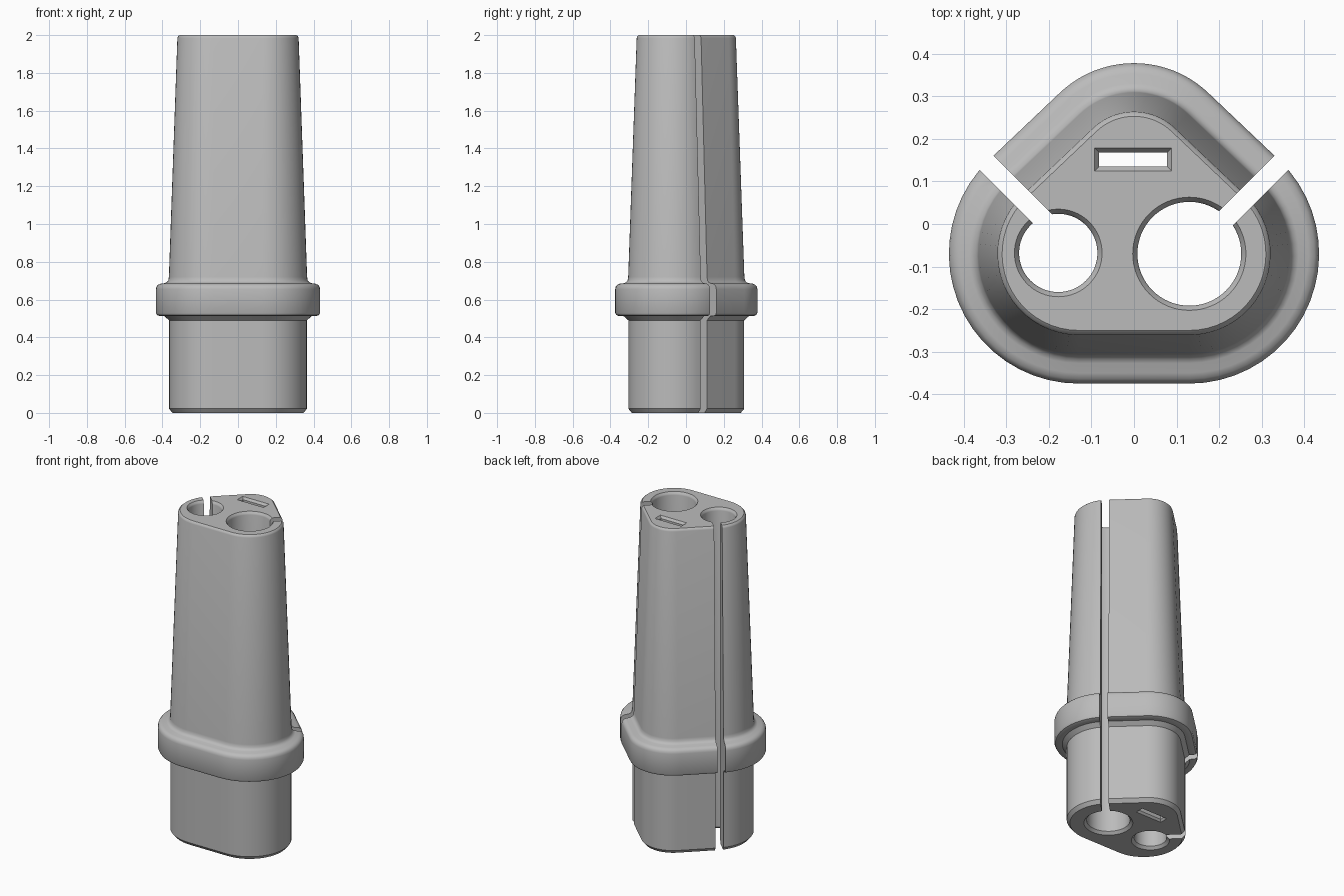
import bpy, bmesh
from math import cos, sin, radians, tau

if "Cube" in bpy.data.objects:
    bpy.data.objects.remove(bpy.data.objects["Cube"])

grey = bpy.data.materials.new("rubber grey")
grey.use_nodes = True
colour = (0.5, 0.5, 0.5, 1)
grey.diffuse_color = colour
bsdf = grey.node_tree.nodes["Principled BSDF"]
bsdf.inputs["Base Color"].default_value = colour
bsdf.inputs["Roughness"].default_value = 0.6


def loft(name, outline, levels):
    """Stack outline(offset) rings at (offset, z) levels into a closed solid."""
    bm = bmesh.new()
    rings = [[bm.verts.new((x, y, z)) for x, y in outline(o)] for o, z in levels]
    n = len(rings[0])
    for a, b in zip(rings, rings[1:]):
        for i in range(n):
            j = (i + 1) % n
            bm.faces.new((a[i], a[j], b[j], b[i]))
    bm.faces.new(rings[0][::-1])
    bm.faces.new(rings[-1])
    mesh = bpy.data.meshes.new(name)
    bm.to_mesh(mesh)
    bm.free()
    mesh.materials.append(grey)
    obj = bpy.data.objects.new(name, mesh)
    bpy.context.collection.objects.link(obj)
    return obj


def rounded_triangle(offset):
    """Two wide front arcs and one narrower back arc joined by tangents."""
    points = []
    for cx, cy, r, start, end in ((0.13, -0.07, 0.305, -90, 46.5),
                                  (0, 0.125, 0.253, 46.5, 133.5),
                                  (-0.13, -0.07, 0.305, 133.5, 270)):
        steps = 20
        for i in range(steps + 1):
            a = radians(start + (end - start) * i / steps)
            points.append((cx + (r + offset) * cos(a), cy + (r + offset) * sin(a)))
    return points


def circle(cx, cy, r):
    return lambda o: [(cx + (r + o) * cos(tau * i / 64),
                       cy + (r + o) * sin(tau * i / 64)) for i in range(64)]


def rectangle(x0, x1, y0, y1):
    return lambda o: [(x0 - o, y0 - o), (x1 + o, y0 - o),
                      (x1 + o, y1 + o), (x0 - o, y1 + o)]


def slit(side):
    # diagonal strip running outward at 45 degrees
    pts = [(0.185, 0.015), (0.152, -0.018)]
    pts = [pts[0], pts[1], (0.552, 0.317 + 0.065), (0.585, 0.415)]
    pts = [(0.1835, 0.0135), (0.216, -0.019), (0.616, 0.381), (0.5835, 0.4135)]
    if side < 0:
        pts = [(-x, y) for x, y in pts[::-1]]
    return lambda o: pts


# Plug body: lower sleeve, collar, tapered upper sleeve
body = loft("grommet_body", rounded_triangle, [
    (-0.088, 0), (-0.07, 0.022), (-0.07, 0.49), (-0.045, 0.512), (-0.022, 0.512),
    (-0.006, 0.518), (0, 0.53), (0, 0.655), (-0.003, 0.668), (-0.011, 0.678),
    (-0.025, 0.684), (-0.048, 0.687), (-0.058, 0.692), (-0.066, 0.702),
    (-0.069, 0.72), (-0.114, 1.985), (-0.117, 1.993), (-0.125, 2)])

# Cable holes, flat slot and the entry slits
opening = [(0.026, -0.01), (0, 0.016), (0, 1.982), (0.003, 1.991),
           (0.01, 1.998), (0.016, 2.01)]
slot_levels = [(0.018, -0.01), (0, 0.012), (0, 1.986), (0.018, 2.01)]
through = [(0, -0.1), (0, 2.1)]
cutters = [
    loft("small_hole", circle(-0.178, -0.068, 0.092), opening),
    loft("large_hole", circle(0.13, -0.07, 0.122), opening),
    loft("flat_slot", rectangle(-0.082, 0.078, 0.135, 0.168), slot_levels),
    loft("left_slit", slit(1), through),
    loft("right_slit", slit(-1), through)]
for cutter in cutters:
    mod = body.modifiers.new(cutter.name, "BOOLEAN")
    mod.operation = "DIFFERENCE"
    mod.solver = "EXACT"
    mod.object = cutter

# Apply the cuts and drop the cutters
bpy.context.view_layer.update()
graph = bpy.context.evaluated_depsgraph_get()
cut_mesh = bpy.data.meshes.new_from_object(body.evaluated_get(graph))
body.modifiers.clear()
body.data = cut_mesh
cut_mesh.name = "grommet_body"
for cutter in cutters:
    bpy.data.objects.remove(cutter)

bpy.ops.object.select_all(action="DESELECT")
body.select_set(True)
bpy.context.view_layer.objects.active = body
bpy.ops.object.shade_smooth_by_angle(angle=radians(35))
